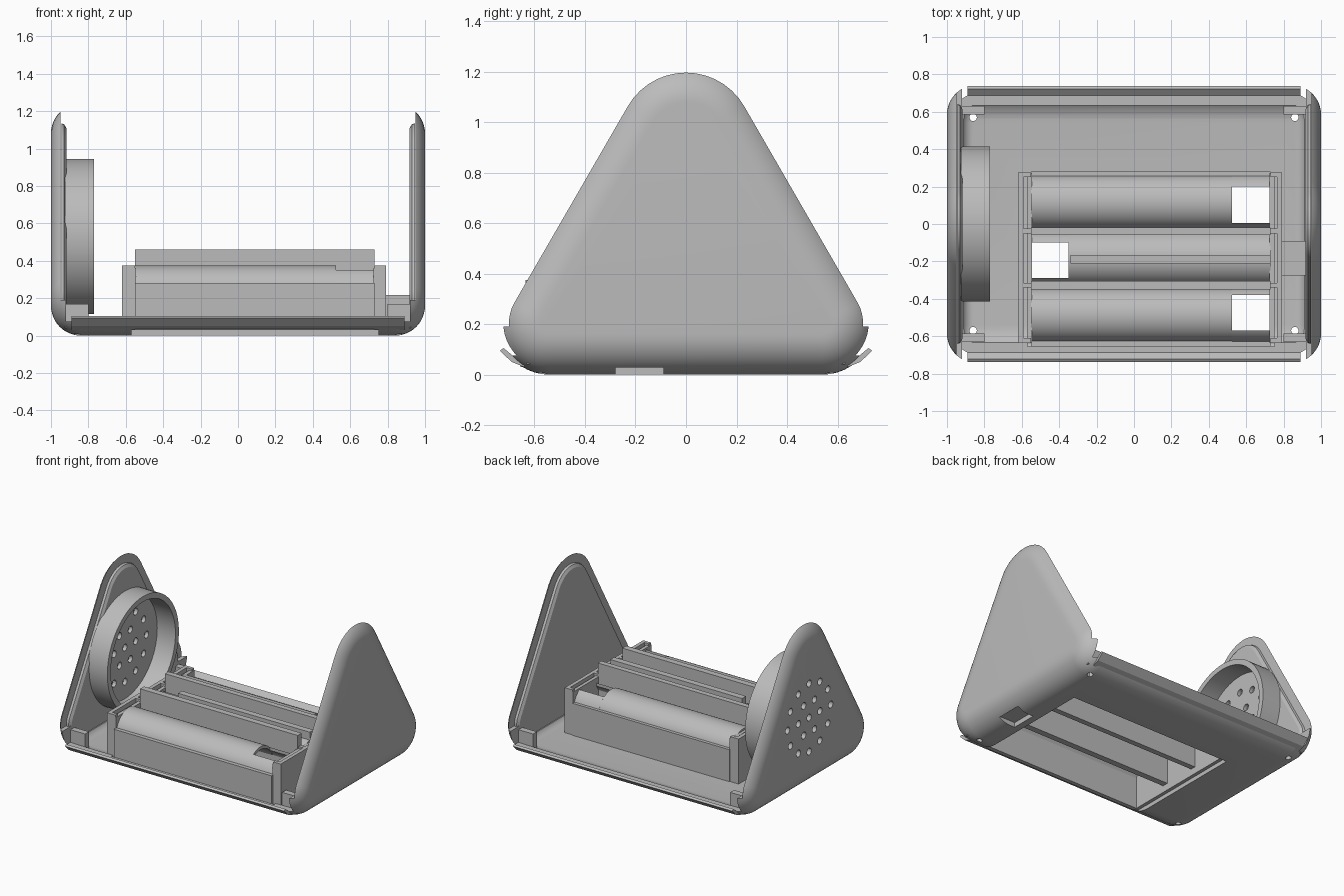
import bpy, bmesh, math
from mathutils import Matrix, Vector

if "Cube" in bpy.data.objects:
    bpy.data.objects.remove(bpy.data.objects["Cube"], do_unlink=True)

grey = bpy.data.materials.new("plain grey")
grey.use_nodes = True
grey.diffuse_color = (0.5, 0.5, 0.5, 1)
grey.node_tree.nodes["Principled BSDF"].inputs["Base Color"].default_value = (0.5, 0.5, 0.5, 1)


def finish(name, bm):
    bmesh.ops.recalc_face_normals(bm, faces=bm.faces[:])
    mesh = bpy.data.meshes.new(name)
    bm.to_mesh(mesh)
    bm.free()
    mesh.materials.append(grey)
    ob = bpy.data.objects.new(name, mesh)
    bpy.context.scene.collection.objects.link(ob)
    return ob


def smooth(ob):
    bpy.ops.object.select_all(action='DESELECT')
    ob.select_set(True)
    bpy.context.view_layer.objects.active = ob
    bpy.ops.object.shade_smooth_by_angle(angle=math.radians(30))


def bridge(name, rings):
    """Solid through a list of equal-length point rings, capped at both ends."""
    bm = bmesh.new()
    loops = [[bm.verts.new(p) for p in ring] for ring in rings]
    n = len(loops[0])
    for a, b in zip(loops, loops[1:]):
        for i in range(n):
            j = (i + 1) % n
            bm.faces.new((a[i], a[j], b[j], b[i]))
    bm.faces.new(loops[0])
    bm.faces.new(loops[-1])
    return finish(name, bm)


def extrude_x(name, profile, x0, x1):
    return bridge(name, [[(x, y, z) for y, z in profile] for x in (x0, x1)])


def box(name, x0, x1, y0, y1, z0, z1):
    return extrude_x(name, [(y0, z0), (y1, z0), (y1, z1), (y0, z1)], x0, x1)


def rounded_triangle(inset):
    pts = []
    for cy, cz, r, start in ((0, .93, .31, 30), (-.54, .205, .205, 150), (.54, .205, .205, 270)):
        for k in range(15):
            a = math.radians(start + 120 * k / 14)
            pts.append((cy + (r - inset) * math.cos(a), cz + (r - inset) * math.sin(a)))
    return pts


def pillow(name, end, base, radius):
    """Rounded triangular prism with filleted ends at x = -end and x = end."""
    half = []
    for k in range(13):
        a = math.pi / 2 * k / 12
        half.append((end - radius * (1 - math.cos(a)), base + radius * (1 - math.sin(a))))
    stations = [(-x, i) for x, i in half] + [(x, i) for x, i in reversed(half)]
    return bridge(name, [[(x, y, z) for y, z in rounded_triangle(i)] for x, i in stations])


def cylinder(name, centre, r, length, axis='X', sides=24):
    bm = bmesh.new()
    bmesh.ops.create_cone(bm, cap_ends=True, segments=sides, radius1=r, radius2=r, depth=length)
    turn = Matrix.Rotation(math.pi / 2, 4, 'Y') if axis == 'X' else Matrix()
    bmesh.ops.transform(bm, matrix=Matrix.Translation(Vector(centre)) @ turn, verts=bm.verts[:])
    return finish(name, bm)


def cut(targets, cutters):
    for ob in targets:
        bpy.context.view_layer.objects.active = ob
        for c in cutters:
            mod = ob.modifiers.new("cut", 'BOOLEAN')
            mod.operation = 'DIFFERENCE'
            mod.solver = 'EXACT'
            mod.object = c
            bpy.ops.object.modifier_apply(modifier=mod.name)
    for c in cutters:
        bpy.data.objects.remove(c, do_unlink=True)


# Shell: filleted prism with the lid area, cavity and battery opening removed
shell = pillow("shell", 1, 0, .16)
cutters = [box("cut_lid", -.95, .95, -1, 1, .19, 2),
           box("cut_rim", -.92, .92, -1, 1, .075, 2),
           pillow("cut_cavity", .92, .045, .06),
           box("cut_battery", -.57, .75, -.655, .275, -.1, .2),
           box("cut_latch", .8, .93, -.28, -.09, -.1, .035)]
cutters += [cylinder("cut_screw", (sx * .86, sy * .57, 0), .02, .4, 'Z', 12)
            for sx in (-1, 1) for sy in (-1, 1)]
cut([shell], cutters)

# Raised inner panels on both end walls
panels = []
for side, s in (("right", -1), ("left", 1)):
    rings = [(.945, .105), (.93, .11), (.918, .13)]
    panels.append(bridge(side + "_inner_panel", [
        [(s * x, y, max(z, .1)) for y, z in rounded_triangle(i)] for x, i in rings]))

# Speaker grille holes
centre_z = .53
holes = [(0, centre_z)]
for count, r in ((6, .125), (12, .25)):
    for k in range(count):
        a = 2 * math.pi * k / count
        holes.append((r * math.cos(a), centre_z + r * math.sin(a)))
cut([shell, panels[0]], [cylinder("cut_grille", (-.95, y, z), .025, .3, 'X', 16) for y, z in holes])

# Speaker collar
collar = cylinder("speaker_collar", (-.848, 0, centre_z), .415, .155, 'X', 64)
cut([collar], [cylinder("cut_collar", (-.848, 0, centre_z), .375, .5, 'X', 64)])

# Thin curled lips along front and back
for name, s in (("front_lip", -1), ("back_lip", 1)):
    extrude_x(name, [(s * y, z) for y, z in
                     ((.64, .03), (.69, .05), (.737, .095), (.722, .105), (.68, .07), (.64, .05))],
              -.89, .89)

# Corner posts and latch housing
for sx, side in ((-1, "right"), (1, "left")):
    for sy, end in ((-1, "front"), (1, "back")):
        xs = sorted((sx * .8, sx * .925))
        ys = sorted((sy * .585, sy * .63))
        box(f"{end}_{side}_post", *xs, *ys, .04, .168)
box("latch_housing", .785, .925, -.275, -.09, .035, .217)

# Battery box side walls, dividers and double end walls
box("battery_front_wall", -.55, .73, -.655, -.625, .03, .28)
box("battery_back_wall", -.55, .73, .25, .28, .03, .28)
box("front_divider", -.55, .73, -.35, -.305, .08, .46)
box("back_divider", -.55, .73, -.06, -.02, .08, .46)
box("middle_rib", -.34, .73, -.21, -.165, .35, .43)
for name, x0, x1 in (("right_end_outer", -.62, -.592), ("right_end_inner", -.572, -.545),
                     ("left_end_inner", .725, .75), ("left_end_outer", .765, .792)):
    box(name, x0, x1, -.635, .272, .03, .375 if "outer" in name else .36)
for name, x0, x1 in (("right_end", -.62, -.55), ("left_end", .73, .792)):
    for k, y in enumerate((-.635, -.34, -.05, .25)):
        box(f"{name}_web_{k}", x0, x1, y, y + .025, .03, .375)


# Arched battery covers, each with a contact window at one end
def arch(name, x0, x1, y0, y1, cy):
    outer, inner = [], []
    for k in range(17):
        y = y0 + (y1 - y0) * k / 16
        z = .225 + math.sqrt(max(.15 ** 2 - (y - cy) ** 2, 0))
        outer.append((y, z))
        inner.append((y, z - .022))
    smooth(extrude_x(name, outer + inner[::-1], x0, x1))


for name, y0, y1, w0, w1, near_left in (("front", -.63, -.345, -.57, -.38, True),
                                        ("middle", -.31, -.055, -.29, -.10, False),
                                        ("back", -.025, .26, .005, .20, True)):
    cy = (y0 + y1) / 2
    long_x = (-.55, .525) if near_left else (-.35, .73)
    short_x = (.525, .73) if near_left else (-.55, -.35)
    arch(name + "_battery_cover", *long_x, y0, y1, cy)
    arch(name + "_cover_front_strip", *short_x, y0, w0, cy)
    arch(name + "_cover_back_strip", *short_x, w1, y1, cy)

for ob in [shell, collar] + panels:
    smooth(ob)
